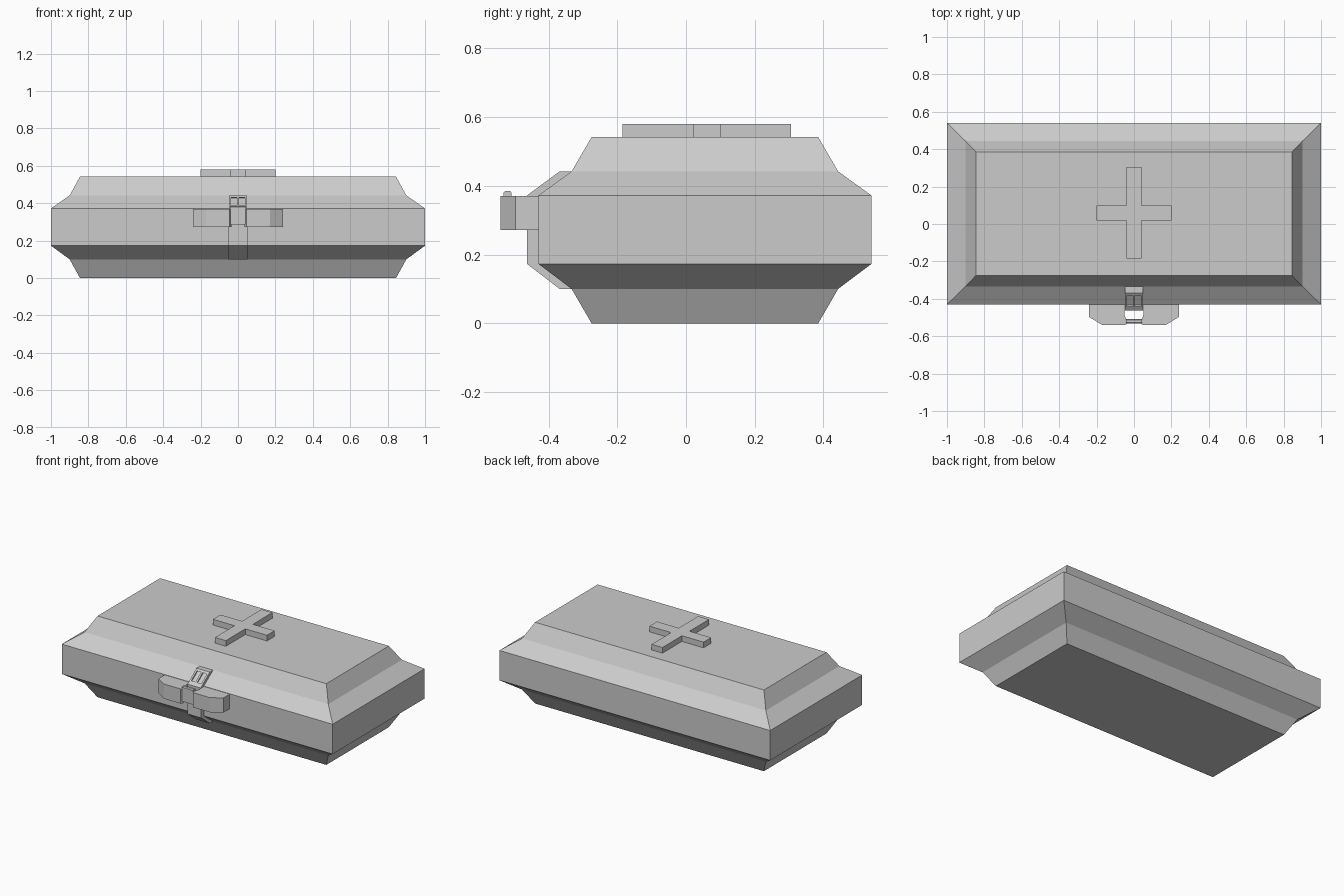
import bpy
import bmesh

cube = bpy.data.objects.get("Cube")
if cube:
    bpy.data.objects.remove(cube, do_unlink=True)

GREY = (0.6, 0.6, 0.6, 1)
grey = bpy.data.materials.new("light grey")
grey.use_nodes = True
grey.diffuse_color = GREY
grey.node_tree.nodes["Principled BSDF"].inputs["Base Color"].default_value = GREY


def finish(name, bm):
    bmesh.ops.recalc_face_normals(bm, faces=bm.faces)
    mesh = bpy.data.meshes.new(name)
    bm.to_mesh(mesh)
    bm.free()
    mesh.materials.append(grey)
    obj = bpy.data.objects.new(name, mesh)
    bpy.context.collection.objects.link(obj)
    return obj


def loft(name, rings):
    """Closed solid through rings of matching points."""
    bm = bmesh.new()
    loops = [[bm.verts.new(p) for p in ring] for ring in rings]
    n = len(loops[0])
    for a, b in zip(loops, loops[1:]):
        for i in range(n):
            j = (i + 1) % n
            bm.faces.new((a[i], a[j], b[j], b[i]))
    bm.faces.new(loops[0])
    bm.faces.new(loops[-1])
    return finish(name, bm)


def slab(name, outline, z0, z1):
    """Plan outline raised from z0 to z1."""
    return loft(name, [[(x, y, z) for x, y in outline] for z in (z0, z1)])


def strap(name, outline, x0, x1):
    """Side outline spread from x0 to x1."""
    return loft(name, [[(x, y, z) for y, z in outline] for x in (x0, x1)])


# Case: stacked rectangles, with the wide band in the middle
MID_Y = 0.055
levels = [(0, 0.845, 0.33), (0.10, 0.90, 0.388), (0.173, 1, 0.485),
          (0.372, 1, 0.485), (0.442, 0.90, 0.388), (0.542, 0.845, 0.33)]
signs = [(-1, -1), (1, -1), (1, 1), (-1, 1)]
loft("case", [[(sx * w, MID_Y + sy * d, z) for sx, sy in signs]
              for z, w, d in levels])

# Raised cross on the lid
LONG, SHORT, ARM, CROSS_Y = 0.245, 0.20, 0.04, 0.06
quarter = [(ARM, LONG), (ARM, ARM), (SHORT, ARM)]
cross = quarter + [(x, -y) for x, y in reversed(quarter)]
cross += [(-x, -y) for x, y in quarter]
cross += [(-x, y) for x, y in reversed(quarter)]
slab("lid_cross", [(x, y + CROSS_Y) for x, y in cross], 0.542, 0.58)

# Latch strap hugging the front band and lower slope
strap("latch_strap", [(-0.32, 0.10), (-0.368, 0.10), (-0.463, 0.173),
                      (-0.463, 0.372), (-0.42, 0.372), (-0.42, 0.173)],
      -0.05, 0.05)

# Slotted frame over the upper slope: base, rails and end bars
base = [(-0.32, 0.442), (-0.352, 0.442), (-0.45, 0.372), (-0.42, 0.372)]
rail = [(-0.33, 0.442), (-0.368, 0.442), (-0.463, 0.372), (-0.42, 0.372)]
strap("frame_base", base, -0.045, 0.045)
for name, x, half in (("right_rail", -0.043, 0.006), ("middle_rail", 0, 0.006),
                      ("left_rail", 0.043, 0.006)):
    strap(name, rail, x - half, x + half)
strap("frame_top_bar", [(-0.33, 0.442), (-0.368, 0.442), (-0.382, 0.432),
                        (-0.35, 0.425)], -0.045, 0.045)
strap("frame_bottom_bar", [(-0.44, 0.389), (-0.463, 0.372), (-0.42, 0.372)],
      -0.045, 0.045)

# Latch wings either side, with chamfered outer corners
wing = [(0.24, -0.42), (0.24, -0.497), (0.17, -0.54), (0.045, -0.54),
        (0.036, -0.525), (0.05, -0.49), (0.05, -0.42)]
for name, side in (("left_wing", 1), ("right_wing", -1)):
    slab(name, [(side * x, y) for x, y in wing], 0.272, 0.37)

# Bridge joining the wings
strap("latch_bridge", [(-0.532, 0.285), (-0.532, 0.38), (-0.526, 0.385),
                       (-0.512, 0.385), (-0.508, 0.38), (-0.508, 0.285)],
      -0.042, 0.042)
